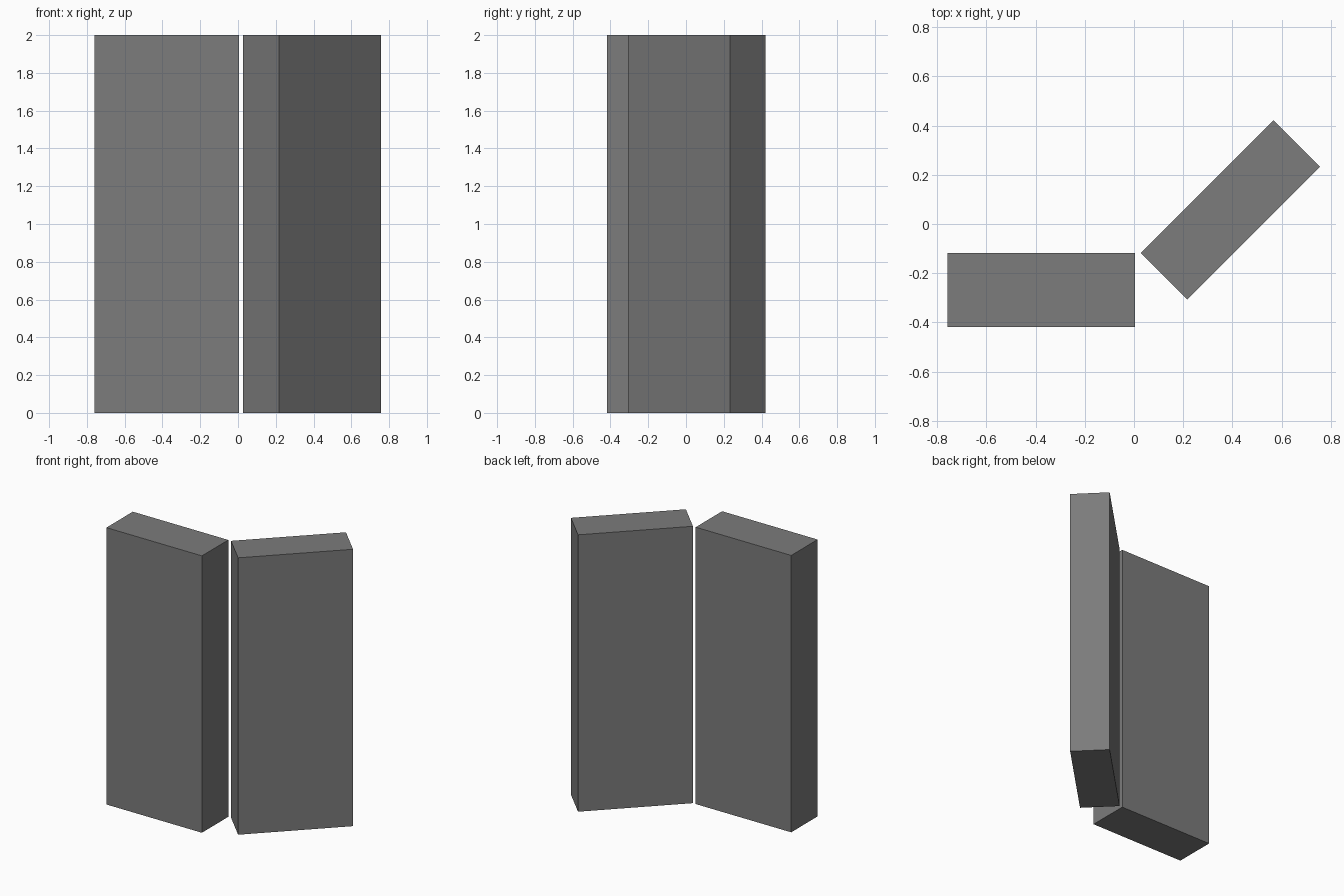
import bpy
import math

old = bpy.data.objects.get("Cube")
if old:
    bpy.data.objects.remove(old, do_unlink=True)

# Single flat grey
grey = bpy.data.materials.new("mid_grey")
grey.use_nodes = True
colour = (0.2, 0.2, 0.2, 1)
grey.diffuse_color = colour
grey.node_tree.nodes["Principled BSDF"].inputs["Base Color"].default_value = colour

HEIGHT = 2.0


def slab(name, x, y, length, depth, angle=0):
    """Upright block standing on the ground, turned about z."""
    bpy.ops.mesh.primitive_cube_add(size=1, location=(x, y, HEIGHT / 2))
    ob = bpy.context.object
    ob.name = name
    ob.scale = (length, depth, HEIGHT)
    ob.rotation_euler.z = math.radians(angle)
    ob.data.materials.append(grey)
    return ob


# Straight slab on the right, angled slab on the left
slab("straight_slab", -0.377, -0.268, 0.763, 0.301)
slab("angled_slab", 0.392, 0.057, 0.764, 0.267, 45)
